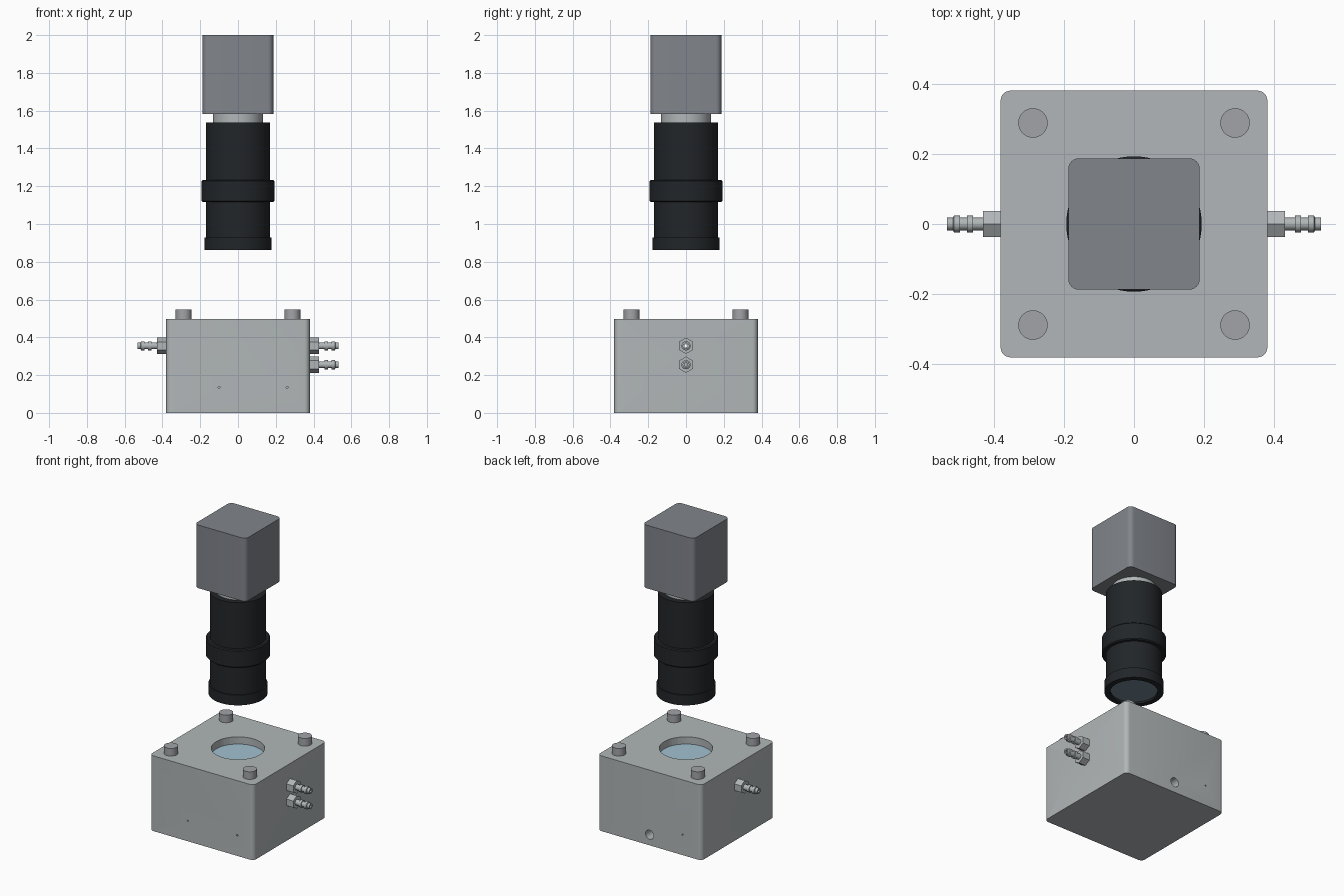
import bpy, bmesh
from math import pi, cos, sin
from mathutils import Matrix

if "Cube" in bpy.data.objects:
    bpy.data.objects.remove(bpy.data.objects["Cube"])


def material(name, rgb):
    m = bpy.data.materials.new(name)
    m.diffuse_color = (*rgb, 1)
    m.use_nodes = True
    m.node_tree.nodes["Principled BSDF"].inputs["Base Color"].default_value = m.diffuse_color
    return m


steel = material("steel", (0.44, 0.47, 0.48))
bolt_grey = material("bolt_grey", (0.36, 0.37, 0.39))
body_grey = material("body_grey", (0.22, 0.235, 0.26))
black = material("black", (0.016, 0.019, 0.022))
window_blue = material("window_blue", (0.36, 0.53, 0.64))
glass_blue = material("glass_blue", (0.16, 0.24, 0.29))


def smooth(ob):
    bpy.ops.object.select_all(action='DESELECT')
    ob.select_set(True)
    bpy.context.view_layer.objects.active = ob
    bpy.ops.object.shade_smooth_by_angle(angle=0.52)


def finish(name, bm, mat, shade=True):
    bmesh.ops.recalc_face_normals(bm, faces=bm.faces)
    me = bpy.data.meshes.new(name)
    bm.to_mesh(me)
    bm.free()
    ob = bpy.data.objects.new(name, me)
    bpy.context.collection.objects.link(ob)
    if mat:
        me.materials.append(mat)
    if shade:
        smooth(ob)
    return ob


def lathe(name, profile, mat, matrix=Matrix(), segs=64, closed=False):
    """Spin (radius, height) points around z; open profiles are capped."""
    bm = bmesh.new()
    rings = [[bm.verts.new((r * cos(2 * pi * i / segs), r * sin(2 * pi * i / segs), z))
              for i in range(segs)] for r, z in profile]
    pairs = list(zip(rings, rings[1:]))
    if closed:
        pairs.append((rings[-1], rings[0]))
    for a, b in pairs:
        for i in range(segs):
            j = (i + 1) % segs
            bm.faces.new((a[i], a[j], b[j], b[i]))
    if not closed:
        bm.faces.new(rings[0])
        bm.faces.new(rings[-1])
    bm.transform(matrix)
    return finish(name, bm, mat)


def rounded_box(name, half, z0, z1, radius, mat):
    bm = bmesh.new()
    bmesh.ops.create_cube(bm, size=1)
    bm.transform(Matrix.Translation((0, 0, (z0 + z1) / 2))
                 @ Matrix.Diagonal((2 * half, 2 * half, z1 - z0, 1)))
    upright = [e for e in bm.edges if abs(e.verts[0].co.z - e.verts[1].co.z) > 0.1]
    bmesh.ops.bevel(bm, geom=upright, offset=radius, segments=6, profile=0.5, affect='EDGES')
    return finish(name, bm, mat)


def drill(ob, radius, depth, matrix):
    """Cut a round hole centred on the matrix origin along its z axis."""
    bm = bmesh.new()
    bmesh.ops.create_cone(bm, cap_ends=True, segments=48 if radius > 0.1 else 24,
                          radius1=radius, radius2=radius, depth=depth)
    bm.transform(matrix)
    cutter = finish("hole_cutter", bm, None, False)
    cutter.hide_render = True
    mod = ob.modifiers.new("hole", 'BOOLEAN')
    mod.operation = 'DIFFERENCE'
    mod.object = cutter
    bpy.context.view_layer.objects.active = ob
    bpy.ops.object.modifier_apply(modifier=mod.name)
    bpy.data.objects.remove(cutter)


T = Matrix.Translation
along_x = Matrix.Rotation(pi / 2, 4, 'Y')
along_y = Matrix.Rotation(pi / 2, 4, 'X')

# Chamber block with window pocket, gas bores, back port and pin holes
block = rounded_box("chamber_block", 0.38, 0, 0.497, 0.028, steel)
drill(block, 0.16, 0.14, T((0, 0, 0.497)))
drill(block, 0.011, 1.0, T((0, 0, 0.355)) @ along_x)
drill(block, 0.011, 0.4, T((0.38, 0, 0.255)) @ along_x)
drill(block, 0.03, 0.3, T((0, 0.38, 0.07)) @ along_y)
for x, y in ((-0.1, -0.38), (0.26, -0.38), (-0.24, 0.38)):
    drill(block, 0.005, 0.06, T((x, y, 0.135)) @ along_y)
for x, y in ((0.38, -0.21), (-0.38, 0.13)):
    drill(block, 0.005, 0.06, T((x, y, 0.135)) @ along_x)
smooth(block)

# Viewing window set in the pocket
lathe("window", [(0.159, 0.428), (0.159, 0.45)], window_blue)

# Corner bolts
for x in (-0.288, 0.288):
    for y in (-0.288, 0.288):
        lathe("corner_bolt", [(0.042, 0.49), (0.042, 0.547)], bolt_grey, T((x, y, 0)), 32)

# Barbed hose fittings: hex nut and hollow stem with two ridges
nut = [(0.0125, -0.002), (0.043, -0.002), (0.043, 0.05), (0.0125, 0.05)]
stem = [(0.009, 0.0), (0.018, 0.0), (0.018, 0.079), (0.024, 0.079), (0.024, 0.096),
        (0.018, 0.096), (0.018, 0.116), (0.024, 0.116), (0.024, 0.133),
        (0.018, 0.136), (0.018, 0.153), (0.009, 0.153)]
for side, z in ((1, 0.355), (1, 0.255), (-1, 0.355)):
    place = T((side * 0.38, 0, z)) @ Matrix.Rotation(side * pi / 2, 4, 'Y')
    lathe("hose_nut", nut, steel, place, 6, True)
    lathe("hose_barb", stem, steel, place, 32, True)

# Lens barrel with front rim, focus ring and recessed front glass
lathe("lens_barrel", [(0.142, 0.885), (0.142, 0.862), (0.177, 0.862), (0.177, 0.929),
                      (0.169, 0.929), (0.169, 1.537)], black)
lathe("focus_ring", [(0.165, 1.116), (0.187, 1.116), (0.193, 1.122), (0.193, 1.227),
                     (0.187, 1.233), (0.165, 1.233)], black, closed=True)
lathe("front_glass", [(0.141, 0.874), (0.141, 0.884)], glass_blue)

# Mount collar and sensor housing
lathe("mount_collar", [(0.132, 1.53), (0.132, 1.59)], steel)
rounded_box("sensor_housing", 0.187, 1.583, 2.0, 0.03, body_grey)
